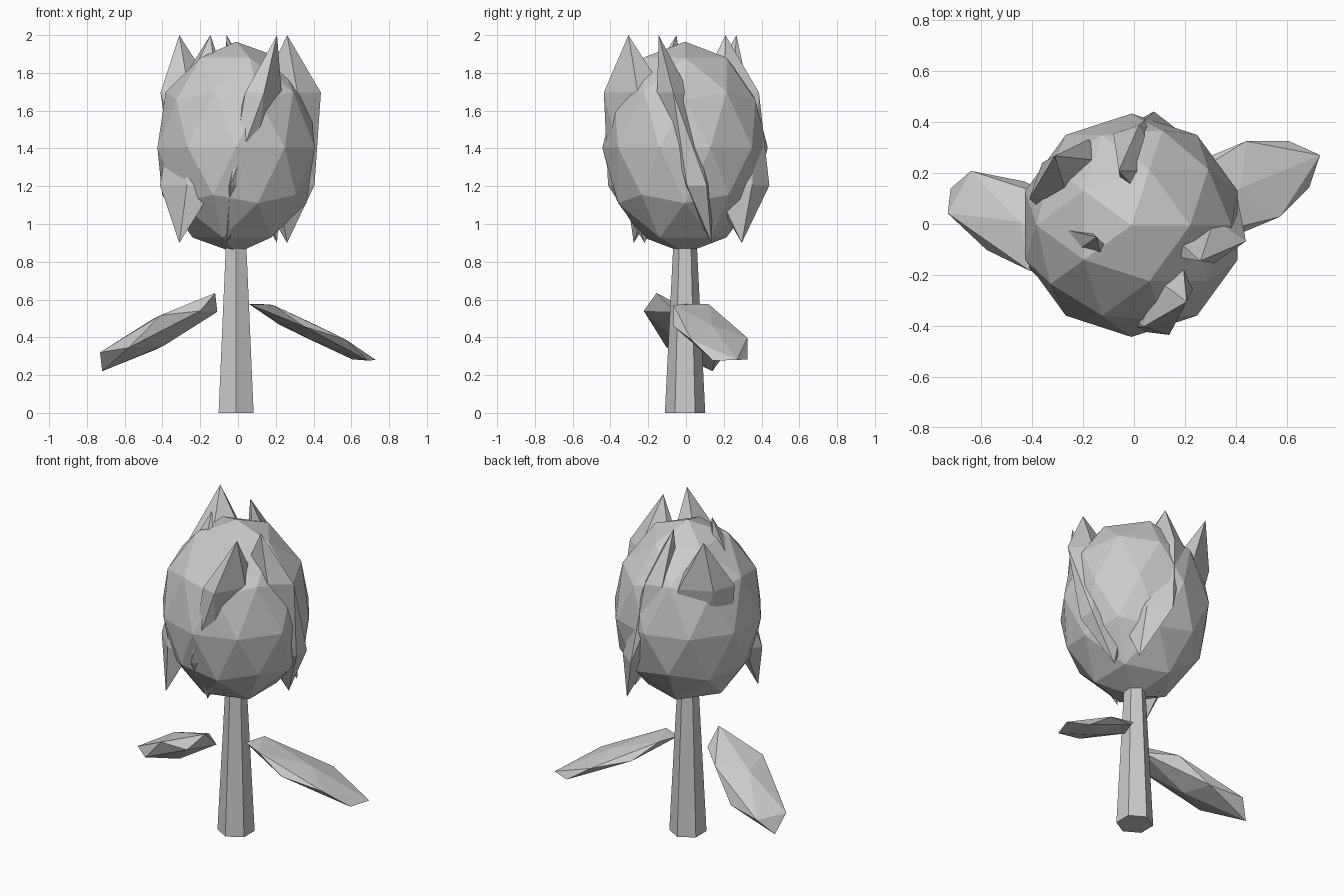
import bpy, bmesh
from math import radians
from mathutils import Matrix, Vector

if "Cube" in bpy.data.objects:
    bpy.data.objects.remove(bpy.data.objects["Cube"])

AXIS = Vector((-0.01, -0.005, 0))   # common axis of stem, bulb and petal ring


def finish(name, bm):
    bmesh.ops.recalc_face_normals(bm, faces=bm.faces)
    mesh = bpy.data.meshes.new(name)
    bm.to_mesh(mesh)
    bm.free()
    obj = bpy.data.objects.new(name, mesh)
    bpy.context.collection.objects.link(obj)
    return obj


def ball(name, centre, a, b, d, level=1):
    """Low-poly icosphere stretched along three axis vectors."""
    basis = Matrix((a, b, d)).transposed().to_4x4()
    bm = bmesh.new()
    bmesh.ops.create_icosphere(bm, subdivisions=level, radius=1,
                               matrix=Matrix.Translation(centre) @ basis)
    return finish(name, bm)


# Hexagonal tapering stem, its top hidden in the bulb
bm = bmesh.new()
bmesh.ops.create_cone(bm, cap_ends=True, segments=6, radius1=0.107, radius2=0.062,
                      depth=0.9, matrix=Matrix.Translation(AXIS + Vector((0, 0, 0.45))))
finish("stem", bm)

# Egg-shaped bulb
ball("flower_bulb", AXIS + Vector((0, 0, 1.405)),
     (0.438, 0, 0), (0, 0.438, 0), (0, 0, 0.56), level=2)

# Five slanted petals in a ring; each one's slant turns against the ring
for i in range(5):
    angle = radians(72 * i)
    place = Matrix.Rotation(angle, 3, 'Z') @ Vector((0.27, 0, 1.45))
    turn = Matrix.Rotation(-angle, 3, 'Z')
    axes = [turn @ Vector(v) for v in ((0.2, 0, 0), (0, 0.1, 0), (0, -0.14, 0.55))]
    ball(f"petal_{i + 1}", AXIS + place, *axes)

# Two drooping leaves: length, thickness and width vectors
ball("left_leaf", (-0.42, -0.008, 0.4275),
     (-0.352, 0.143, -0.165), (-0.076, -0.065, -0.09), (0.01, -0.175, 0.09))
ball("right_leaf", (0.395, 0.13, 0.4275),
     (0.352, 0.059, -0.15), (0.109, 0.109, -0.105), (0.045, 0.195, -0.03))
